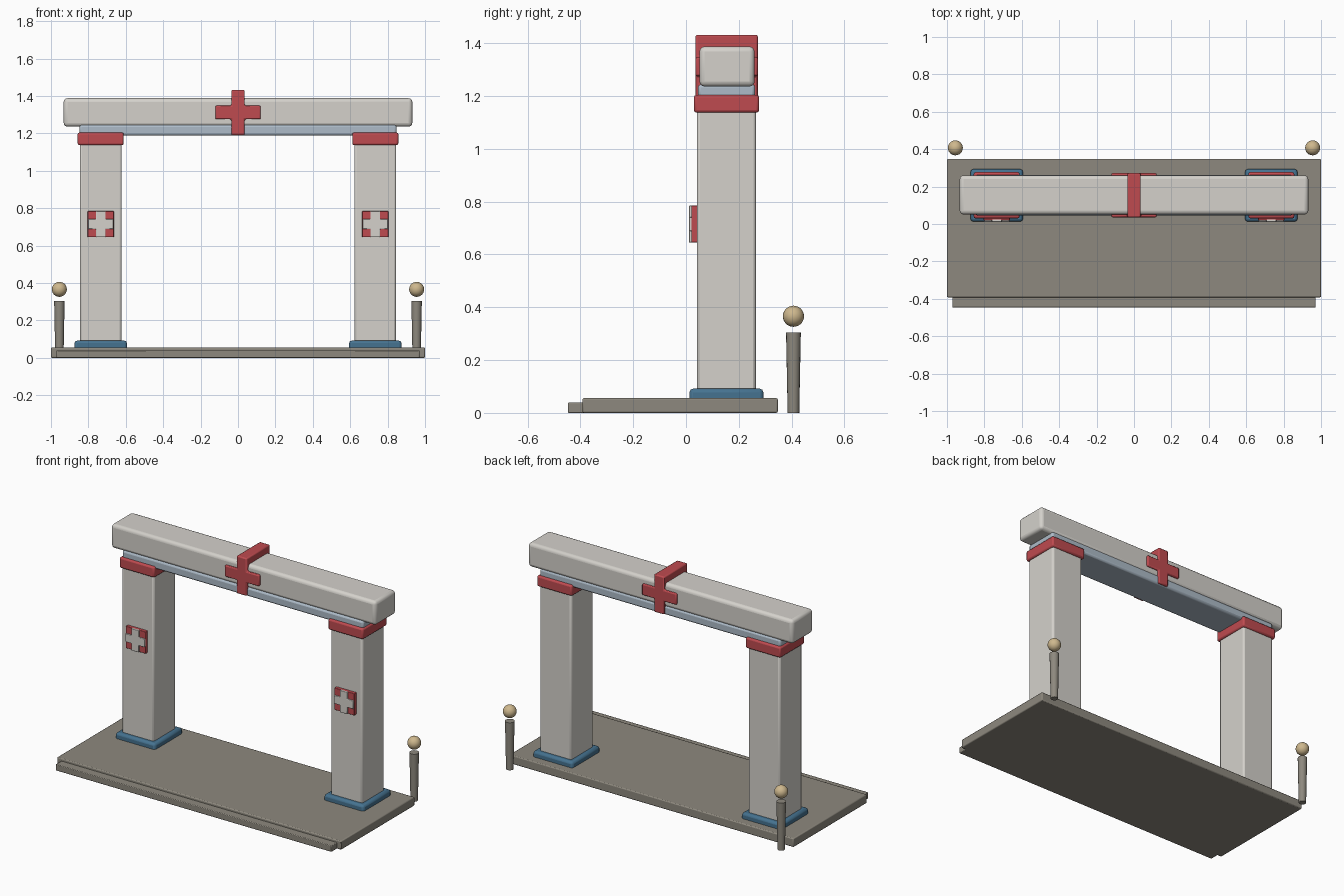
import bpy, bmesh, math
from mathutils import Vector, Matrix

if "Cube" in bpy.data.objects:
    bpy.data.objects.remove(bpy.data.objects["Cube"])


def material(name, rgb):
    m = bpy.data.materials.new(name)
    m.diffuse_color = (*rgb, 1)
    m.use_nodes = True
    m.node_tree.nodes["Principled BSDF"].inputs["Base Color"].default_value = m.diffuse_color
    return m


STONE = material("stone", (0.66, 0.64, 0.60))
PAVING = material("paving", (0.27, 0.25, 0.21))
RED = material("red", (0.52, 0.07, 0.08))
BLUE = material("blue", (0.06, 0.17, 0.28))
PALE_BLUE = material("pale_blue", (0.42, 0.50, 0.58))
GOLD = material("gold", (0.62, 0.48, 0.27))


def finish(bm, name, mat, bevel=0, segments=2):
    bmesh.ops.recalc_face_normals(bm, faces=bm.faces)
    me = bpy.data.meshes.new(name)
    bm.to_mesh(me)
    bm.free()
    me.materials.append(mat)
    ob = bpy.data.objects.new(name, me)
    bpy.context.collection.objects.link(ob)
    bpy.context.view_layer.objects.active = ob
    bpy.ops.object.select_all(action='DESELECT')
    ob.select_set(True)
    bpy.ops.object.shade_smooth_by_angle(angle=math.radians(35))
    if bevel:
        b = ob.modifiers.new("bevel", 'BEVEL')
        b.width, b.segments = bevel, segments
        bpy.ops.object.modifier_move_to_index(modifier="bevel", index=0)
    return ob


def box(name, x, y, z, mat, bevel=0.006, segments=2):
    bm = bmesh.new()
    lo, hi = Vector((x[0], y[0], z[0])), Vector((x[1], y[1], z[1]))
    size = Matrix.Diagonal((*(hi - lo), 1))
    bmesh.ops.create_cube(bm, size=1, matrix=Matrix.Translation((lo + hi) / 2) @ size)
    return finish(bm, name, mat, bevel, segments)


def cross(name, cx, cz, half_w, half_h, arm, y, mat, bevel):
    # plus-shaped outline extruded along y
    a, w, h = arm, half_w, half_h
    pts = [(-a, -h), (a, -h), (a, -a), (w, -a), (w, a), (a, a),
           (a, h), (-a, h), (-a, a), (-w, a), (-w, -a), (-a, -a)]
    bm = bmesh.new()
    face = bm.faces.new([bm.verts.new((cx + px, y[0], cz + pz)) for px, pz in pts])
    new = bmesh.ops.extrude_face_region(bm, geom=[face])["geom"]
    bmesh.ops.translate(bm, vec=(0, y[1] - y[0], 0),
                        verts=[v for v in new if isinstance(v, bmesh.types.BMVert)])
    return finish(bm, name, mat, bevel)


# Ground slab and front step
box("ground_slab", (-1, 1), (-0.392, 0.348), (0, 0.056), PAVING)
box("front_step", (-0.97, 0.97), (-0.447, -0.37), (0, 0.04), PAVING, 0.004)

for side, sx in (("left", -1), ("right", 1)):
    cx = 0.734 * sx

    def span(h):
        return (cx - h, cx + h)

    # Pillar with foot and capital
    box(side + "_pillar", span(0.112), (0.041, 0.265), (0.001, 1.16), STONE, 0.012)
    box(side + "_pillar_foot", span(0.14), (0.013, 0.293), (0.001, 0.092), BLUE, 0.014)
    box(side + "_capital", span(0.123), (0.03, 0.277), (1.137, 1.205), RED, 0.01)

    # Badge on the pillar front
    box(side + "_badge_plate", span(0.07), (0.02, 0.05), (0.645, 0.785), RED, 0.003)
    cross(side + "_badge_cross", cx, 0.715, 0.068, 0.07, 0.026,
          (0.011, 0.03), STONE, 0.003)

    # Tapered bollard with a floating ball
    bm = bmesh.new()
    bmesh.ops.create_cone(bm, cap_ends=True, segments=16, radius1=0.022, radius2=0.028,
                          depth=0.305, matrix=Matrix.Translation((0.955 * sx, 0.407, 0.1525)))
    finish(bm, side + "_bollard", PAVING)
    bm = bmesh.new()
    bmesh.ops.create_uvsphere(bm, u_segments=24, v_segments=14, radius=0.04,
                              matrix=Matrix.Translation((0.955 * sx, 0.407, 0.366)))
    finish(bm, side + "_bollard_ball", GOLD)

# Lintel, top beam and central cross
box("lintel", (-0.848, 0.848), (0.045, 0.262), (1.188, 1.245), PALE_BLUE, 0.012)
box("top_beam", (-0.932, 0.932), (0.051, 0.26), (1.236, 1.388), STONE, 0.02, 3)
cross("beam_cross", 0, 1.312, 0.121, 0.12, 0.036, (0.036, 0.272), RED, 0.007)
